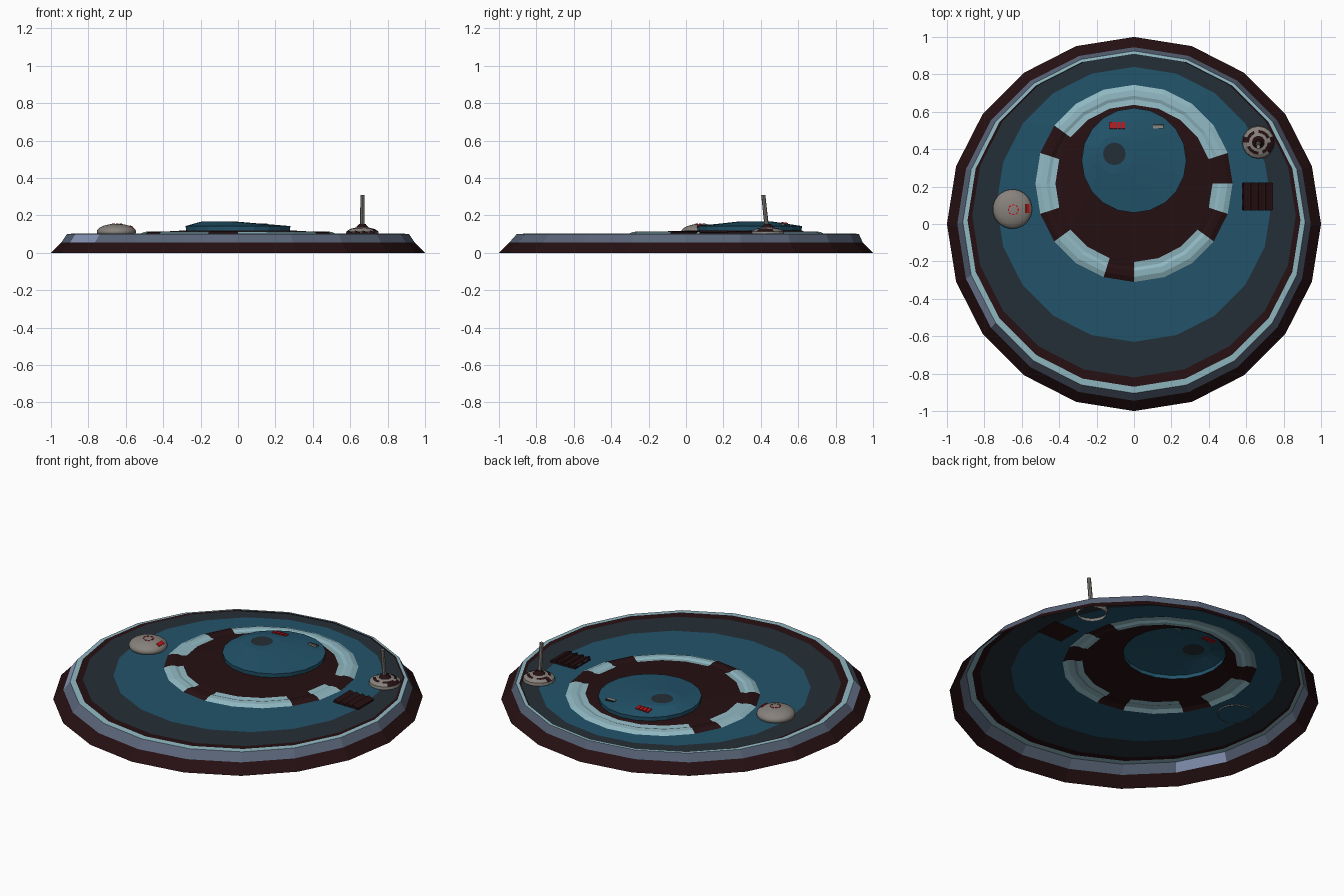
import bpy, bmesh, math
from mathutils import Vector, Matrix

cube = bpy.data.objects.get("Cube")
if cube:
    bpy.data.objects.remove(cube)

COLOURS = {
    "maroon": (0.019, 0.005, 0.006),
    "steel": (0.10, 0.13, 0.19),
    "pale_steel": (0.26, 0.32, 0.50),
    "pale_cyan": (0.28, 0.48, 0.54),
    "slate": (0.018, 0.028, 0.038),
    "blue": (0.016, 0.088, 0.145),
    "grey": (0.24, 0.22, 0.20),
    "red": (0.50, 0.008, 0.01),
}
MATS = {}
for label, rgb in COLOURS.items():
    m = bpy.data.materials.new(label)
    m.use_nodes = True
    m.diffuse_color = (*rgb, 1)
    bsdf = m.node_tree.nodes["Principled BSDF"]
    bsdf.inputs["Base Color"].default_value = (*rgb, 1)
    bsdf.inputs["Roughness"].default_value = 0.8
    MATS[label] = m
NAMES = list(COLOURS)


def finish(name, bm):
    mesh = bpy.data.meshes.new(name)
    bm.to_mesh(mesh)
    bm.free()
    for label in NAMES:
        mesh.materials.append(MATS[label])
    obj = bpy.data.objects.new(name, mesh)
    bpy.context.collection.objects.link(obj)
    return obj


def loft(name, rings, sides, recolour=None, cap=None, smooth=False):
    """Rings from the outside in: (centre x, centre y, radius, z, colour of band to next)."""
    bm = bmesh.new()
    loops = []
    for cx, cy, r, z, _ in rings:
        loops.append([bm.verts.new((cx + r * math.cos(math.tau * i / sides),
                                    cy + r * math.sin(math.tau * i / sides), z))
                      for i in range(sides)])
    for k, (low, high) in enumerate(zip(loops, loops[1:])):
        for i in range(sides):
            j = (i + 1) % sides
            f = bm.faces.new((low[i], low[j], high[j], high[i]))
            colour = rings[k][4]
            if recolour:
                colour = recolour(k, i, colour)
            f.material_index = NAMES.index(colour)
            f.smooth = smooth
    if cap:
        f = bm.faces.new(loops[-1])
        f.material_index = NAMES.index(cap)
    return finish(name, bm)


def boxes(name, colour, items):
    """Items: (centre, size, rotation matrix)."""
    bm = bmesh.new()
    for centre, size, rot in items:
        mat = Matrix.Translation(centre) @ rot.to_4x4() @ Matrix.Diagonal((*size, 1))
        bmesh.ops.create_cube(bm, size=1, matrix=mat)
    for f in bm.faces:
        f.material_index = NAMES.index(colour)
    return finish(name, bm)


FLAT = Matrix.Identity(3)

# Hull: one open-bottomed shell of offset rings, from rim to raised bridge
hull_rings = [
    (0, 0, 1.0, 0, "maroon"),
    (0, 0, 0.945, 0.055, "steel"),
    (0, 0.01, 0.915, 0.1, "pale_cyan"),
    (0, 0.02, 0.89, 0.102, "maroon"),
    (0, 0.045, 0.865, 0.098, "slate"),
    (0, 0.105, 0.735, 0.098, "blue"),
    (0, 0.217, 0.527, 0.1, "pale_cyan"),
    (0, 0.217, 0.5, 0.112, "pale_cyan"),
    (0, 0.217, 0.468, 0.114, "pale_cyan"),
    (0, 0.217, 0.45, 0.108, "pale_cyan"),
    (0, 0.217, 0.42, 0.112, "maroon"),
    (0, 0.34, 0.278, 0.12, "blue"),
    (0, 0.34, 0.28, 0.143, "blue"),
    (-0.1, 0.37, 0.1, 0.166, "blue"),
    (-0.105, 0.375, 0.06, 0.167, "slate"),
]
RING_GAPS = {0, 8, 11, 14, 18}


def hull_colour(band, side, colour):
    if 6 <= band <= 9 and side in RING_GAPS:
        return "maroon"
    if band == 1 and side == 11:
        return "pale_steel"
    return colour


loft("hull", hull_rings, 20, hull_colour, "slate")

# Sensor dome: smooth flattened shell
DX, DY, DR, DZ, DH = -0.65, 0.08, 0.105, 0.112, 0.043
dome_rings = []
for step in range(-2, 8):
    a = math.radians(step * 12)
    dome_rings.append((DX, DY, DR * math.cos(a), DZ + DH * math.sin(a), "grey"))
loft("sensor_dome", dome_rings, 32, None, "grey", True)


def dome_point(x, y):
    d = min(1, ((x * x + y * y) / DR ** 2))
    return Vector((DX + x, DY + y, DZ + DH * math.sqrt(1 - d)))


# Red marks on the dome: a broken circle and one outer plate
marks = []
for i in range(8):
    a = math.tau * i / 8
    p = dome_point(0.005 + 0.026 * math.cos(a), -0.004 + 0.026 * math.sin(a))
    marks.append((p, (0.006, 0.013, 0.004), Matrix.Rotation(a, 3, "Z")))
boxes("dome_circle_marks", "red", marks)
boxes("dome_plate", "red", [(dome_point(0.08, 0.002), (0.022, 0.048, 0.006),
                             Matrix.Rotation(math.radians(28), 3, "Y"))])

# Antenna: stepped round base with a leaning mast
AX, AY = 0.665, 0.437


def base_colour(band, side, colour):
    if band == 3 and side % 4 == 0:
        return "grey"
    if band == 2 and side in (0, 15, 14, 7):
        return "maroon"
    return colour


loft("antenna_base", [
    (AX, AY, 0.078, 0.075, "grey"),
    (AX, AY, 0.088, 0.1, "grey"),
    (AX, AY, 0.085, 0.115, "grey"),
    (AX, AY, 0.066, 0.127, "maroon"),
    (AX, AY, 0.05, 0.131, "grey"),
    (AX, AY, 0.034, 0.135, "maroon"),
    (AX, AY, 0.016, 0.155, "maroon"),
], 16, base_colour, "maroon")
loft("antenna_mast", [
    (AX, AY - 0.005, 0.012, 0.135, "grey"),
    (AX, AY - 0.024, 0.011, 0.31, "grey"),
], 8, None, "grey")

# Vent: backing panel with tilted slats
VX, VY = 0.66, 0.147
boxes("vent_panel", "maroon", [((VX, VY, 0.102), (0.165, 0.145, 0.012), FLAT)])
tilt = Matrix.Rotation(math.radians(22), 3, "Y")
boxes("vent_slats", "maroon",
      [((VX - 0.06 + 0.04 * i, VY, 0.108), (0.034, 0.15, 0.012), tilt) for i in range(4)])
boxes("vent_edges", "steel",
      [((VX - 0.078, VY - 0.03 * s, 0.11), (0.006, 0.03, 0.006), FLAT) for s in (-1, 1)])

# Bridge details: four red lights and one grey slit
lean = Matrix.Rotation(math.radians(-9), 3, "X")
boxes("bridge_lights", "red",
      [((-0.122 + 0.022 * i, 0.527, 0.158), (0.017, 0.036, 0.009), lean) for i in range(4)])
boxes("bridge_slit", "grey", [((0.13, 0.518, 0.152), (0.055, 0.014, 0.009), lean)])
boxes("bridge_slit_shade", "slate", [((0.13, 0.53, 0.151), (0.055, 0.008, 0.009), lean)])
